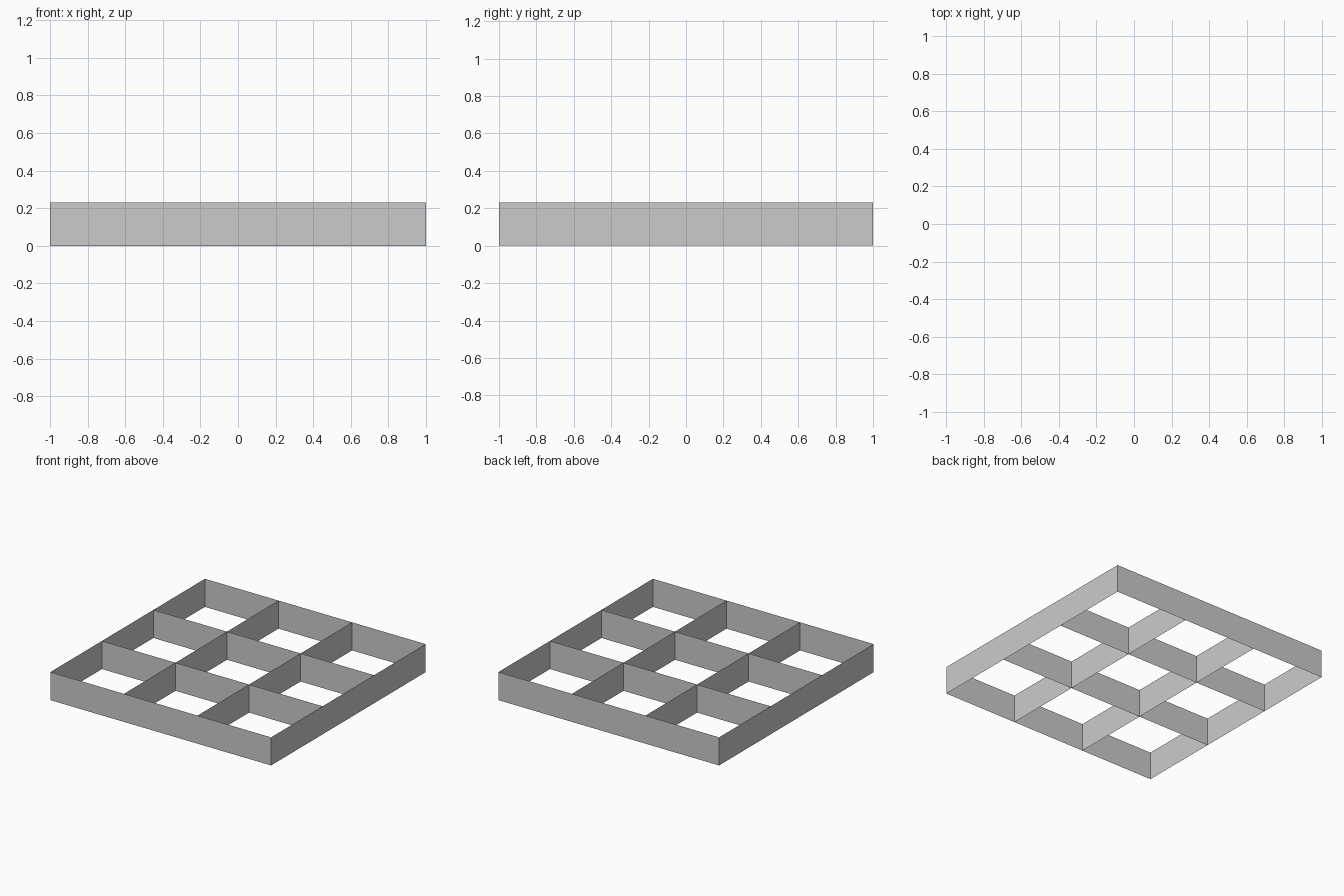
import bpy

if "Cube" in bpy.data.objects:
    bpy.data.objects.remove(bpy.data.objects["Cube"])

HALF, HEIGHT, CELLS = 1.0, 0.23, 3


def panel(name, start, end):
    """Upright sheet with no thickness between two floor points."""
    (x0, y0), (x1, y1) = start, end
    mesh = bpy.data.meshes.new(name)
    mesh.from_pydata([(x0, y0, 0), (x1, y1, 0), (x1, y1, HEIGHT), (x0, y0, HEIGHT)],
                     [], [(0, 1, 2, 3)])
    obj = bpy.data.objects.new(name, mesh)
    bpy.context.collection.objects.link(obj)
    return obj


# Outer walls, wound so they face outward
corners = [(-HALF, -HALF), (HALF, -HALF), (HALF, HALF), (-HALF, HALF)]
for i, side in enumerate(("front", "right", "back", "left")):
    panel(side + "_wall", corners[i], corners[(i + 1) % 4])

# Crossing dividers that split the tray into equal square cells
for i in range(1, CELLS):
    p = -HALF + 2 * HALF * i / CELLS
    panel(f"lengthwise_divider_{i}", (p, -HALF), (p, HALF))
    panel(f"crosswise_divider_{i}", (-HALF, p), (HALF, p))
